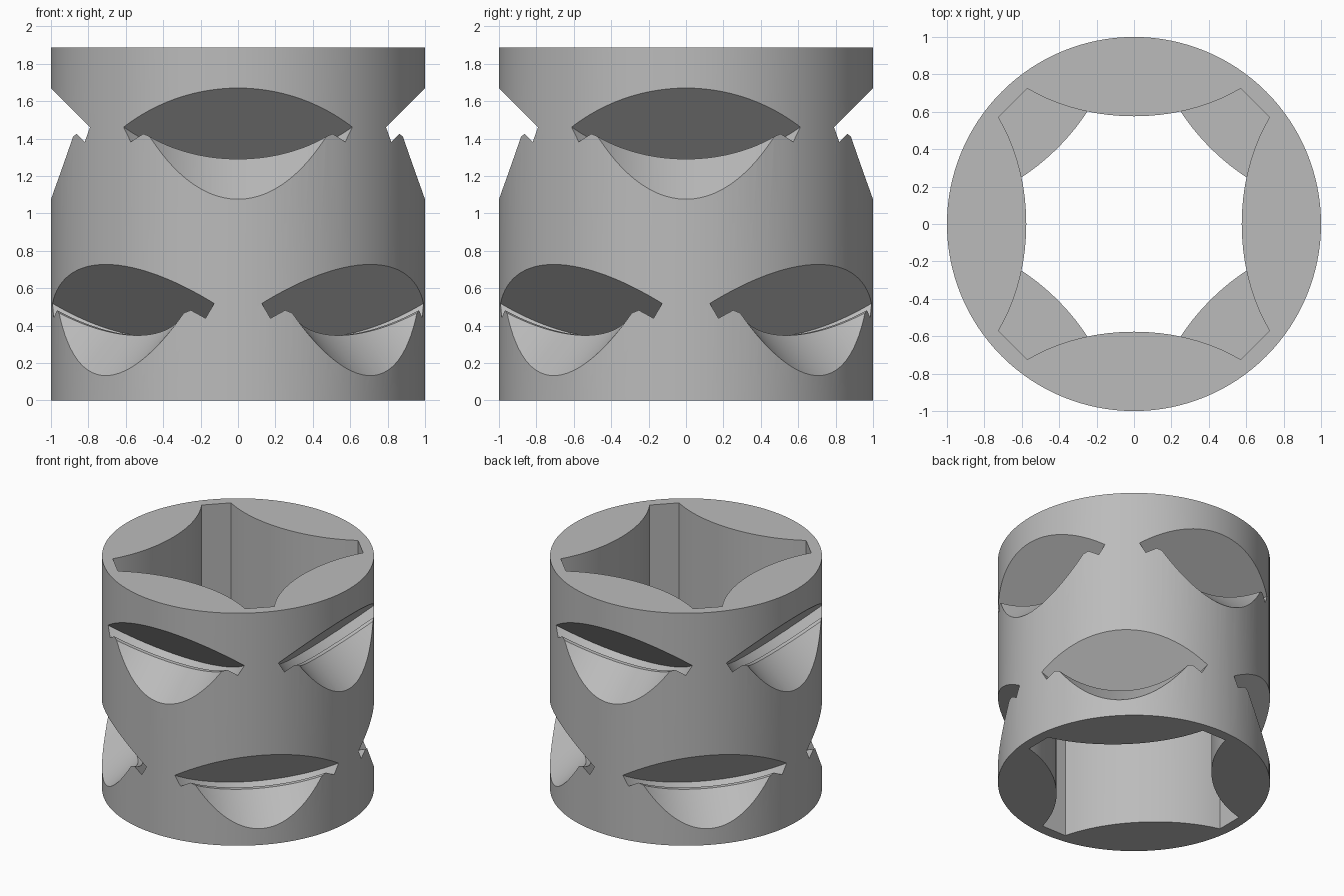
import bpy
import bmesh
from math import pi, cos, sin, sqrt, radians
from mathutils import Matrix

cube = bpy.data.objects.get("Cube")
if cube:
    bpy.data.objects.remove(cube, do_unlink=True)

STAGE = 0.943      # height of one ring of pockets
SIDES = 128
POCKET_AXIS = 1.216  # distance of each pocket's rim centre from the tower axis

grey = bpy.data.materials.new("plain grey")
grey.use_nodes = True
grey.diffuse_color = (0.5, 0.5, 0.5, 1)
grey.node_tree.nodes["Principled BSDF"].inputs["Base Color"].default_value = (0.5, 0.5, 0.5, 1)


def make_object(name, bm):
    bmesh.ops.recalc_face_normals(bm, faces=bm.faces)
    mesh = bpy.data.meshes.new(name)
    bm.to_mesh(mesh)
    bm.free()
    mesh.materials.append(grey)
    obj = bpy.data.objects.new(name, mesh)
    bpy.context.collection.objects.link(obj)
    return obj


def prism(name, outline, low, high):
    bm = bmesh.new()
    base = bm.faces.new([bm.verts.new((x, y, low)) for x, y in outline])
    top = bmesh.ops.extrude_face_region(bm, geom=[base])["geom"]
    bmesh.ops.translate(bm, vec=(0, 0, high - low),
                        verts=[v for v in top if isinstance(v, bmesh.types.BMVert)])
    return make_object(name, bm)


def lathe(name, profile, matrix):
    """Closed solid of revolution; the first and last profile points lie on the axis."""
    bm = bmesh.new()
    rings = [[bm.verts.new((r * cos(2 * pi * i / SIDES), r * sin(2 * pi * i / SIDES), t))
              for i in range(SIDES)] for r, t in profile[1:-1]]
    for a, b in zip(rings, rings[1:]):
        for i in range(SIDES):
            j = (i + 1) % SIDES
            bm.faces.new((a[i], a[j], b[j], b[i]))
    bm.faces.new(rings[0])
    bm.faces.new(rings[-1])
    bm.transform(matrix)
    return make_object(name, bm)


def bore_outline(turn):
    """Four inward-bulging elliptical walls joined by short straight corners."""
    points = []
    for k in range(4):
        a = turn - k * pi / 2
        for i in range(25):
            x = 0.57 * (i / 12 - 1)
            y = POCKET_AXIS - 0.64 * sqrt(1 - (x / 0.89) ** 2)
            points.append((x * cos(a) - y * sin(a), x * sin(a) + y * cos(a)))
    return points


# Tower body
circle = [(cos(2 * pi * i / SIDES), sin(2 * pi * i / SIDES)) for i in range(SIDES)]
tower = prism("planter_tower", circle, 0, 2 * STAGE)

# Central bore: the lower ring is turned an eighth of a circle
cutters = [prism("upper_bore_cutter", bore_outline(0), STAGE, 2.2),
           prism("lower_bore_cutter", bore_outline(pi / 4), -0.2, STAGE + 0.001)]

# Tilted cup pockets: wide rim slot, small chamfer, then a tapered cup
cup = [(0, 0), (0.857, 0), (0.857, 0.076), (0.766, 0.076),
       (0.742, 0.1), (0.712, 0.7), (0, 0.7)]
for stage in range(2):
    for k in range(4):
        place = (Matrix.Rotation(k * pi / 2 + (1 - stage) * pi / 4, 4, 'Z')
                 @ Matrix.Translation((POCKET_AXIS, 0, STAGE * (stage + 1)))
                 @ Matrix.Rotation(radians(135), 4, 'Y'))
        cutters.append(lathe("pocket_cutter", cup, place))

# Carve the body, then discard the cutters
for cutter in cutters:
    cutter.hide_render = True
    mod = tower.modifiers.new("carve", 'BOOLEAN')
    mod.operation = 'DIFFERENCE'
    mod.solver = 'EXACT'
    mod.object = cutter
carved = bpy.data.meshes.new_from_object(
    tower.evaluated_get(bpy.context.evaluated_depsgraph_get()))
tower.modifiers.clear()
tower.data = carved
for cutter in cutters:
    bpy.data.objects.remove(cutter, do_unlink=True)

# Smooth curved walls, crisp cut edges
bpy.ops.object.select_all(action='DESELECT')
tower.select_set(True)
bpy.context.view_layer.objects.active = tower
bpy.ops.object.shade_smooth_by_angle(angle=radians(20))
